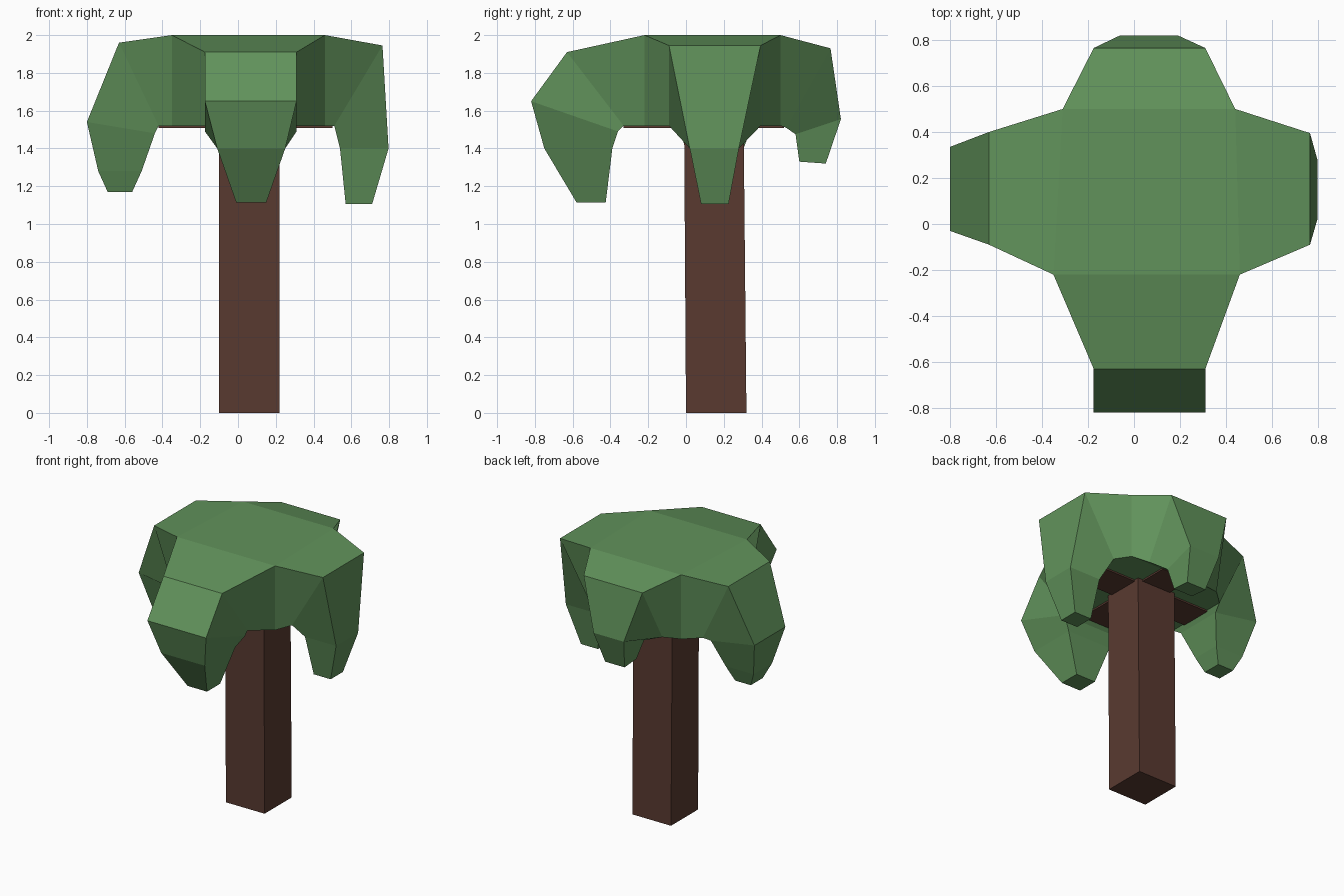
import bpy, bmesh

if "Cube" in bpy.data.objects:
    bpy.data.objects.remove(bpy.data.objects["Cube"])


def material(name, rgb):
    m = bpy.data.materials.new(name)
    m.diffuse_color = (*rgb, 1)
    m.use_nodes = True
    m.node_tree.nodes["Principled BSDF"].inputs["Base Color"].default_value = m.diffuse_color
    return m


def finish(name, bm, mat):
    bmesh.ops.remove_doubles(bm, verts=bm.verts, dist=0.0005)
    bmesh.ops.recalc_face_normals(bm, faces=bm.faces)
    me = bpy.data.meshes.new(name)
    bm.to_mesh(me)
    bm.free()
    me.materials.append(mat)
    ob = bpy.data.objects.new(name, me)
    bpy.context.collection.objects.link(ob)
    return ob


def loft(bm, rings, cap_start=True):
    rows = [[bm.verts.new(p) for p in r] for r in rings]
    for a, b in zip(rows, rows[1:]):
        for i in range(4):
            j = (i + 1) % 4
            bm.faces.new((a[i], a[j], b[j], b[i]))
    bm.faces.new(rows[-1])
    if cap_start:
        bm.faces.new(rows[0])


def rect(x0, x1, y0, y1, z):
    return [(x0, y0, z), (x1, y0, z), (x1, y1, z), (x0, y1, z)]


leaf = material("leaf", (0.12, 0.29, 0.105))
bark = material("bark", (0.10, 0.042, 0.03))

# Trunk, leaning very slightly forward
bm = bmesh.new()
loft(bm, [rect(-.10, .22, 0, .32, 0), rect(-.10, .22, -.01, .305, 1.53)])
finish("trunk", bm, bark)

# Short branches just under the canopy
for name, r in (("branch_across", (-.42, .50, .03, .27)),
                ("branch_along", (-.06, .18, -.33, .52))):
    bm = bmesh.new()
    loft(bm, [rect(*r, 1.508), rect(*r, 1.54)])
    finish(name, bm, bark)

# Canopy: central slab with four drooping lobes lofted from its sides
TOP, LOW = 2.0, 1.52
FL, FR, BR, BL = (-.35, -.22), (.46, -.22), (.44, .50), (-.31, .50)
# section: outer distance, outer z, inner distance, inner z, width start, width end
lobes = [
    ("y", FL, FR, [(-.63, 1.91, -.33, 1.52, -.175, .31),
                   (-.82, 1.65, -.36, 1.49, -.175, .31),
                   (-.75, 1.40, -.39, 1.40, -.11, .25),
                   (-.58, 1.115, -.425, 1.115, -.01, .15)]),
    ("y", BL, BR, [(.765, 1.93, .53, 1.51, -.175, .31),
                   (.82, 1.555, .58, 1.475, -.06, .19),
                   (.74, 1.32, .60, 1.33, -.01, .15)]),
    ("x", FL, BL, [(-.63, 1.96, -.42, 1.52, -.09, .40),
                   (-.80, 1.54, -.44, 1.48, -.03, .335),
                   (-.74, 1.28, -.51, 1.28, .04, .26),
                   (-.69, 1.17, -.56, 1.17, .08, .22)]),
    ("x", FR, BR, [(.765, 1.945, .51, 1.52, -.09, .395),
                   (.797, 1.40, .54, 1.40, .02, .28),
                   (.71, 1.105, .57, 1.105, .08, .225)]),
]
bm = bmesh.new()
for z in (TOP, LOW):
    bm.faces.new([bm.verts.new((*c, z)) for c in (FL, FR, BR, BL)])
for axis, a, b, sections in lobes:
    rings = [[(*a, TOP), (*b, TOP), (*b, LOW), (*a, LOW)]]
    for uo, zo, ui, zi, v0, v1 in sections:
        ring = [(uo, v0, zo), (uo, v1, zo), (ui, v1, zi), (ui, v0, zi)]
        rings.append([(v, u, z) if axis == "y" else (u, v, z) for u, v, z in ring])
    loft(bm, rings, cap_start=False)
finish("canopy", bm, leaf)
